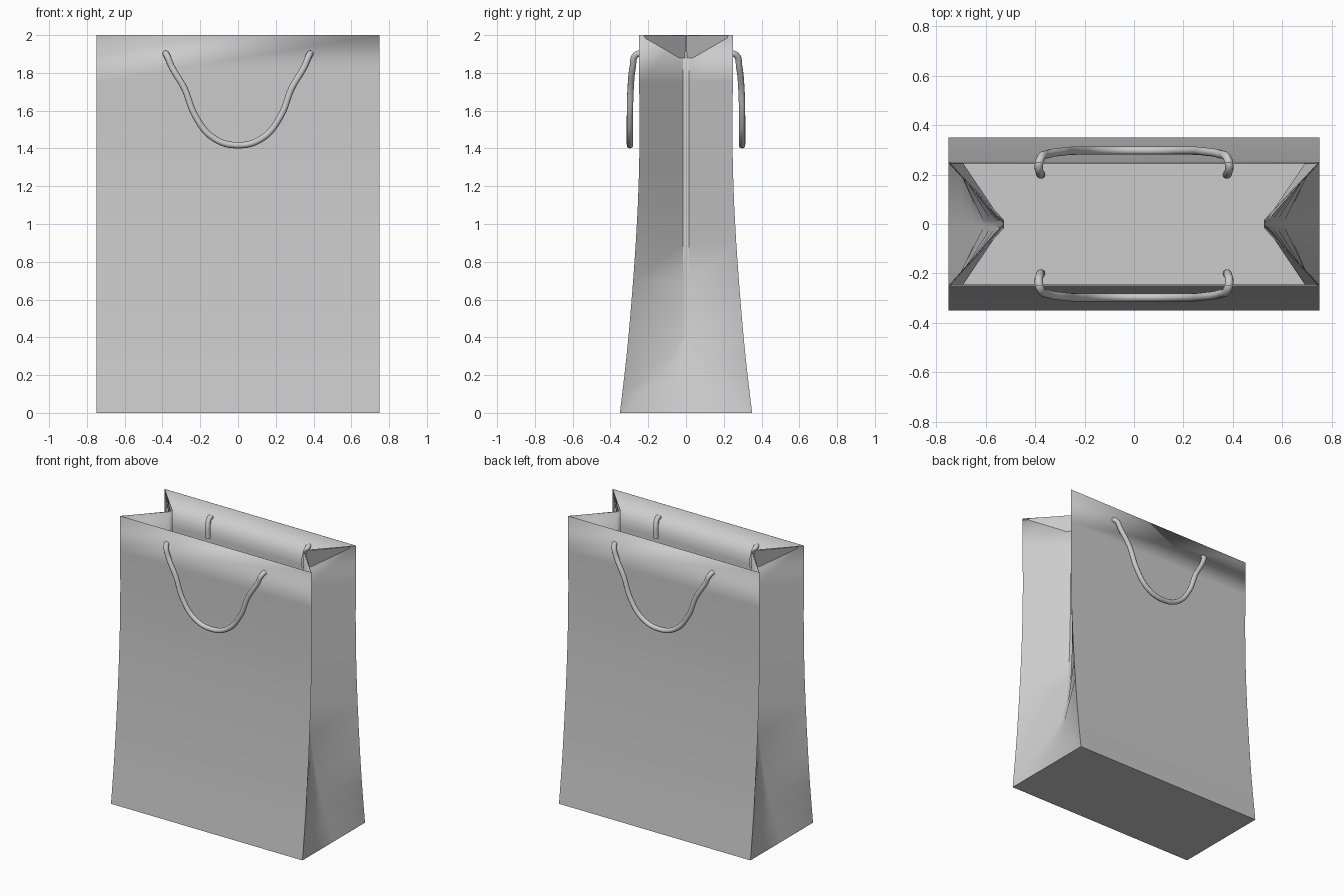
import bpy
import bmesh
from math import radians

cube = bpy.data.objects.get("Cube")
if cube:
    bpy.data.objects.remove(cube, do_unlink=True)

paper = bpy.data.materials.new("light grey paper")
paper.use_nodes = True
grey = (0.6, 0.6, 0.6, 1)
paper.diffuse_color = grey
paper.node_tree.nodes["Principled BSDF"].inputs["Base Color"].default_value = grey

HALF_W = 0.75
FOLD_TOP = 0.4      # height of the triangular fold at the foot of each side


def smooth(ob, angle):
    bpy.ops.object.select_all(action="DESELECT")
    ob.select_set(True)
    bpy.context.view_layer.objects.active = ob
    bpy.ops.object.shade_smooth_by_angle(angle=radians(angle))


def mesh_object(name, bm):
    mesh = bpy.data.meshes.new(name)
    bm.to_mesh(mesh)
    bm.free()
    mesh.materials.append(paper)
    ob = bpy.data.objects.new(name, mesh)
    bpy.context.collection.objects.link(ob)
    return ob


# Bag levels: height, half depth, inward depth of the side gusset
levels = [(0, 0.35, 0), (0.1, 0.338, 0.035), (0.2, 0.326, 0.07),
          (0.3, 0.315, 0.105), (0.4, 0.305, 0.14), (0.55, 0.292, 0.17),
          (0.7, 0.28, 0.19), (0.9, 0.266, 0.205), (1.1, 0.255, 0.212),
          (1.3, 0.248, 0.216), (1.5, 0.246, 0.218), (1.75, 0.248, 0.22),
          (2, 0.25, 0.22)]


def ring(z, depth, gusset):
    """Counter-clockwise outline of the bag at one height."""
    edge = max(0.015, 0.97 * depth * (1 - z / FOLD_TOP))
    inner = HALF_W - gusset
    side = [(HALF_W, -depth), (inner, -edge), (inner, 0),
            (inner, edge), (HALF_W, depth)]
    return [(x, y, z) for x, y in side] + [(-x, -y, z) for x, y in side]


# Bag body: walls with folded sides, and a flat bottom
bm = bmesh.new()
rings = [[bm.verts.new(p) for p in ring(*level)] for level in levels]
for low, high in zip(rings, rings[1:]):
    for i in range(len(low)):
        j = (i + 1) % len(low)
        bm.faces.new((low[i], low[j], high[j], high[i]))
bm.faces.new(rings[0][::-1])
bag = mesh_object("bag_body", bm)
thickness = bag.modifiers.new("paper thickness", "SOLIDIFY")
thickness.thickness = 0.005
thickness.offset = -1
smooth(bag, 35)

# Turned-in hem inside each gusset
for name, sx in (("left_hem", 1), ("right_hem", -1)):
    bm = bmesh.new()
    for sy in (1, -1):
        outline = [(0.745, 0.246, 1.998), (0.528, 0, 1.998),
                   (0.526, 0, 1.88), (0.69, 0.244, 1.88)]
        bm.faces.new([bm.verts.new((sx * x, sy * y, z)) for x, y, z in outline])
    bmesh.ops.remove_doubles(bm, verts=bm.verts[:], dist=0.0005)
    bmesh.ops.recalc_face_normals(bm, faces=bm.faces[:])
    mesh_object(name, bm)

# Cord handles: the end hangs inside, passes the wall and droops outside
half_path = [(0.375, 0.2, 1.77), (0.381, 0.208, 1.86), (0.385, 0.235, 1.9),
             (0.378, 0.265, 1.895), (0.35, 0.282, 1.83), (0.285, 0.293, 1.72),
             (0.225, 0.297, 1.57), (0.13, 0.297, 1.455)]
path = half_path + [(0, 0.297, 1.417)] + [(-x, y, z) for x, y, z in half_path[::-1]]
for name, sy in (("front_handle", -1), ("back_handle", 1)):
    curve = bpy.data.curves.new(name, "CURVE")
    curve.dimensions = "3D"
    curve.bevel_depth = 0.017
    curve.bevel_resolution = 3
    curve.resolution_u = 6
    curve.use_fill_caps = True
    spline = curve.splines.new("BEZIER")
    spline.bezier_points.add(len(path) - 1)
    for point, (x, y, z) in zip(spline.bezier_points, path):
        point.co = (x, sy * y, z)
        point.handle_left_type = point.handle_right_type = "AUTO"
    curve.materials.append(paper)
    handle = bpy.data.objects.new(name, curve)
    bpy.context.collection.objects.link(handle)
    bpy.ops.object.select_all(action="DESELECT")
    handle.select_set(True)
    bpy.context.view_layer.objects.active = handle
    bpy.ops.object.convert(target="MESH")
    smooth(bpy.context.view_layer.objects.active, 50)
